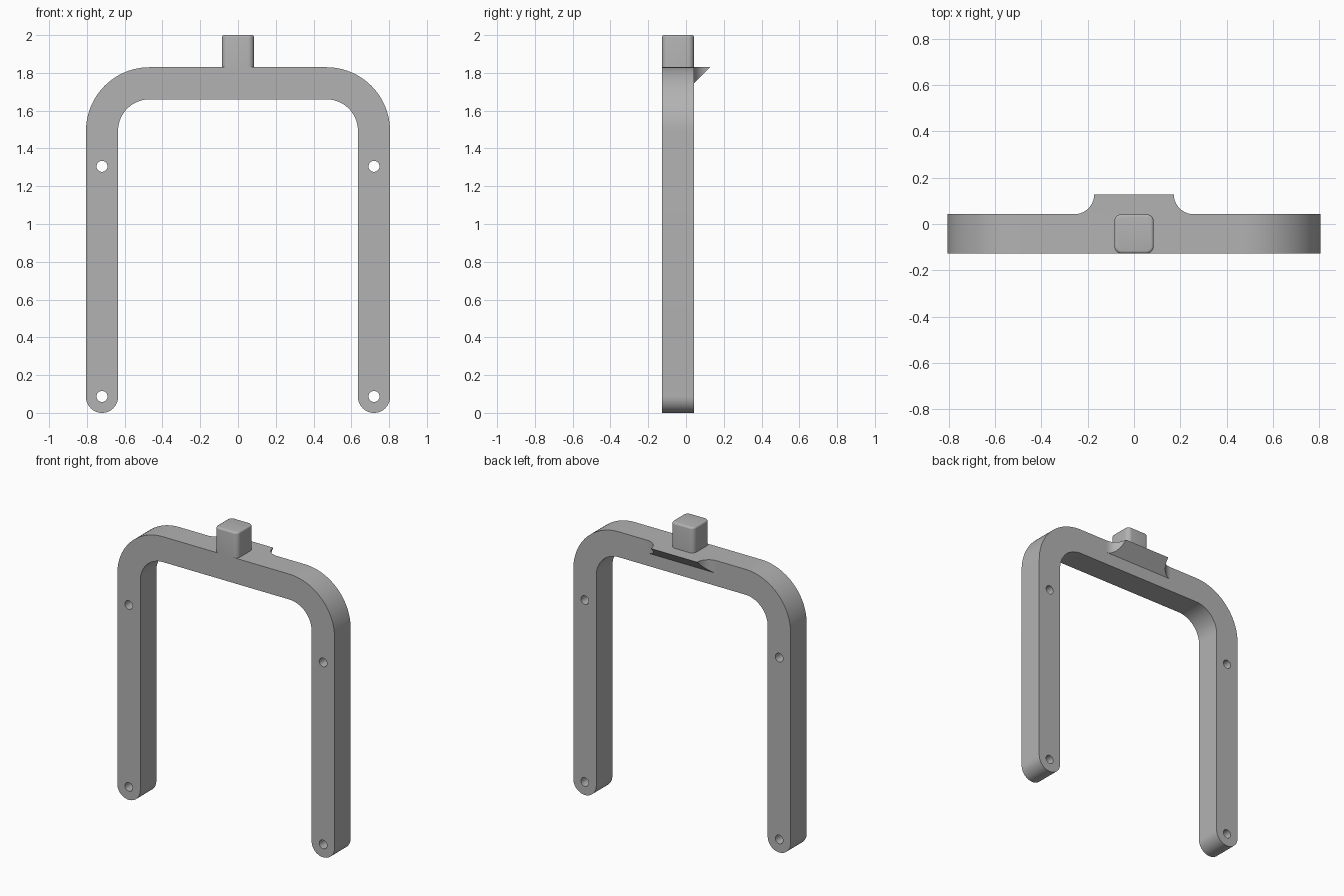
import bpy, bmesh, math

cube = bpy.data.objects.get("Cube")
if cube:
    bpy.data.objects.remove(cube, do_unlink=True)

# Main dimensions
BAR = 0.17                     # square bar thickness
FRONT, BACK = -0.1275, 0.0425
HALF_W, TOP = 0.805, 1.83
R_OUT, R_IN = 0.337, 0.167     # concentric shoulder bends
LEG_X = HALF_W - BAR / 2
MID_Y = (FRONT + BACK) / 2

grey = bpy.data.materials.new("Plain grey")
grey.use_nodes = True
grey.diffuse_color = (0.45, 0.45, 0.45, 1)
grey.node_tree.nodes["Principled BSDF"].inputs["Base Color"].default_value = grey.diffuse_color


def arc(cx, cz, r, start, end, n=24):
    """Points along an arc, angles in degrees."""
    angles = [math.radians(start + (end - start) * i / n) for i in range(n + 1)]
    return [(cx + r * math.cos(a), cz + r * math.sin(a)) for a in angles]


def finish(name, bm, angle=30):
    """Turn a bmesh into a shaded grey object."""
    bmesh.ops.remove_doubles(bm, verts=bm.verts, dist=1e-5)
    bmesh.ops.recalc_face_normals(bm, faces=bm.faces)
    mesh = bpy.data.meshes.new(name)
    bm.to_mesh(mesh)
    bm.free()
    mesh.materials.clear()
    mesh.materials.append(grey)
    obj = bpy.data.objects.new(name, mesh)
    bpy.context.collection.objects.link(obj)
    bpy.ops.object.select_all(action='DESELECT')
    obj.select_set(True)
    bpy.context.view_layer.objects.active = obj
    bpy.ops.object.shade_smooth_by_angle(angle=math.radians(angle))
    return obj


# Arch frame: mirrored outline with four pin holes, filled and extruded
bend_x, bend_z = HALF_W - R_OUT, TOP - R_OUT
half = (arc(bend_x, bend_z, R_OUT, 90, 0)
        + arc(LEG_X, BAR / 2, BAR / 2, 0, -180)
        + arc(bend_x, bend_z, R_IN, 0, 90))
outline = half + [(-x, z) for x, z in reversed(half)]
holes = [arc(side * LEG_X, z, 0.029, 0, 345, 23)
         for side in (-1, 1) for z in (0.087, 1.305)]

curve = bpy.data.curves.new("frame_outline", 'CURVE')
curve.dimensions = '2D'
curve.fill_mode = 'BOTH'
curve.extrude = BAR / 2
for points in [outline] + holes:
    spline = curve.splines.new('POLY')
    spline.points.add(len(points) - 1)
    for p, (x, z) in zip(spline.points, points):
        p.co = (x, z, 0, 1)
    spline.use_cyclic_u = True
helper = bpy.data.objects.new("frame_outline", curve)
bpy.context.collection.objects.link(helper)
bpy.context.view_layer.update()
filled = bpy.data.meshes.new_from_object(helper.evaluated_get(bpy.context.evaluated_depsgraph_get()))
bm = bmesh.new()
bm.from_mesh(filled)
for v in bm.verts:
    x, z, depth = v.co
    v.co = (x, MID_Y - depth, z)
bpy.data.objects.remove(helper, do_unlink=True)
bpy.data.meshes.remove(filled)
bpy.data.curves.remove(curve)
finish("arch_frame", bm)

# Rear lip: wedge with a sloped underside and concave flared ends
LIP, LIP_HALF = 0.085, 0.172
bm = bmesh.new()
rows = []
for x, y in arc(LIP_HALF + LIP, BACK + LIP, LIP, 270, 180, 16):
    low = TOP - LIP + (y - BACK)
    rows.append([bm.verts.new(c) for c in
                 ((-x, y, TOP), (x, y, TOP), (x, y, low), (-x, y, low))])
for a, b in zip(rows, rows[1:]):
    for i in range(4):
        j = (i + 1) % 4
        bm.faces.new((a[i], a[j], b[j], b[i]))
bm.faces.new(rows[0])
bmesh.ops.dissolve_degenerate(bm, dist=1e-5, edges=bm.edges)
finish("rear_lip", bm)

# Top knob: cube with rounded uprights and a softened top rim
bm = bmesh.new()
bmesh.ops.create_cube(bm, size=1)
for v in bm.verts:
    v.co = (v.co.x * BAR, MID_Y + v.co.y * BAR, 2.0 if v.co.z > 0 else TOP - 0.002)
uprights = [e for e in bm.edges if abs(e.verts[0].co.z - e.verts[1].co.z) > 0.1]
bmesh.ops.bevel(bm, geom=uprights, offset=0.032, segments=8, profile=0.5, affect='EDGES')
rim = [e for e in bm.edges if all(v.co.z > 1.99 for v in e.verts)]
bmesh.ops.bevel(bm, geom=rim, offset=0.012, segments=4, profile=0.5, affect='EDGES')
finish("top_knob", bm, 40)
